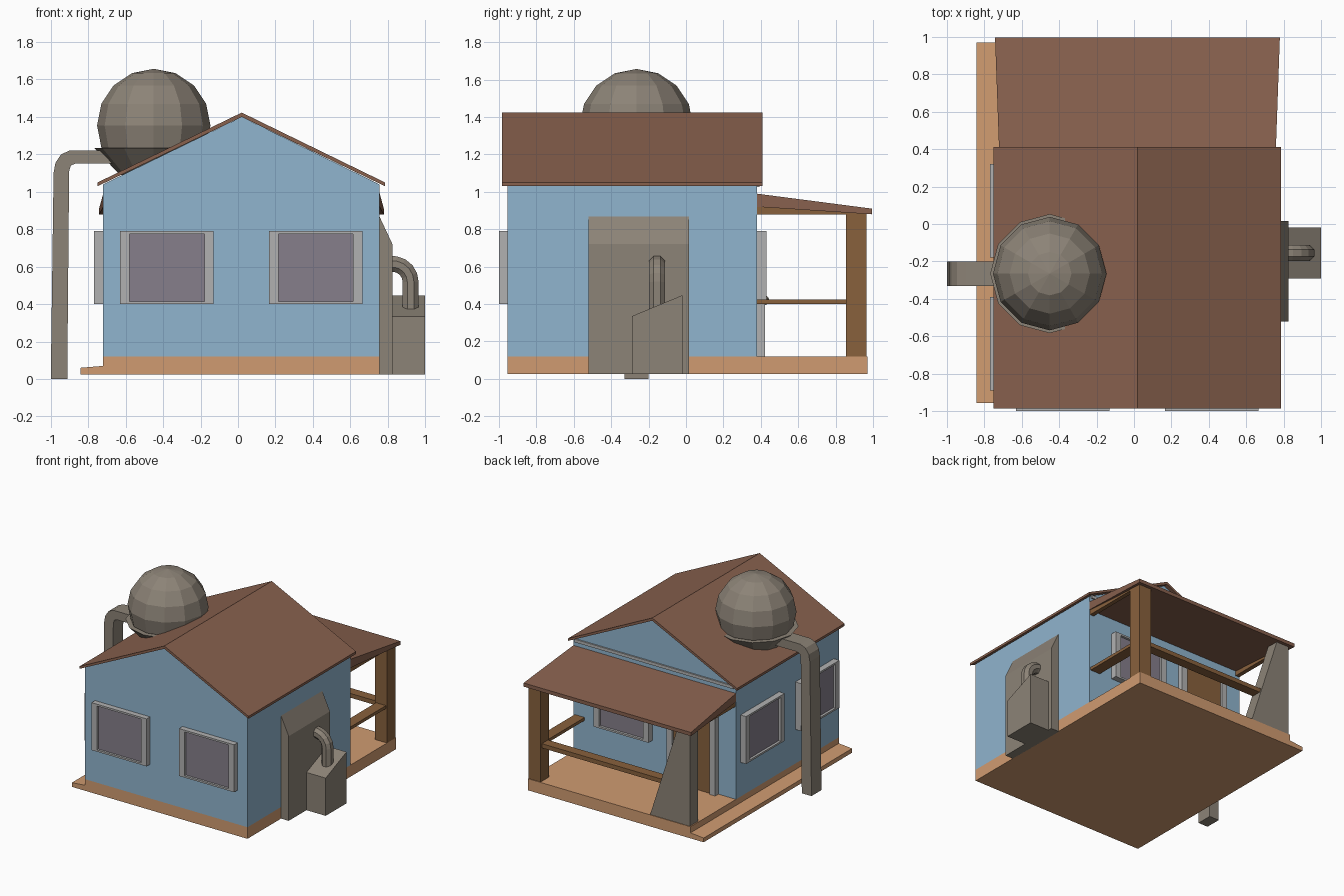
import bpy, bmesh, math
from mathutils import Vector

if "Cube" in bpy.data.objects:
    bpy.data.objects.remove(bpy.data.objects["Cube"])


def material(name, hexcol):
    lin = [(int(hexcol[i:i + 2], 16) / 255) ** 2.2 for i in (0, 2, 4)]
    m = bpy.data.materials.new(name)
    m.diffuse_color = (*lin, 1)
    m.use_nodes = True
    m.node_tree.nodes["Principled BSDF"].inputs["Base Color"].default_value = m.diffuse_color
    return m


BLUE = material("blue_wall", "8FB3CD")
BASE = material("pale_wood", "CF9A70")
ROOF = material("brown_roof", "87614F")
WOOD = material("post_wood", "87613F")
METAL = material("warm_grey", "8B8276")
FRAME = material("light_grey", "B0B0B0")
GLASS = material("pane", "857E8A")


def finish(name, bm, mat):
    bmesh.ops.recalc_face_normals(bm, faces=bm.faces)
    me = bpy.data.meshes.new(name)
    bm.to_mesh(me)
    bm.free()
    ob = bpy.data.objects.new(name, me)
    bpy.context.collection.objects.link(ob)
    me.materials.append(mat)
    return ob


def prism(name, pts, axis, a, b, mat):
    """Extrude a profile (xz for axis y, yz for axis x) from a to b."""
    bm = bmesh.new()
    put = (lambda p, t: (p[0], t, p[1])) if axis == "y" else (lambda p, t: (t, p[0], p[1]))
    lo = [bm.verts.new(put(p, a)) for p in pts]
    hi = [bm.verts.new(put(p, b)) for p in pts]
    bm.faces.new(lo)
    bm.faces.new(hi)
    n = len(pts)
    for i in range(n):
        j = (i + 1) % n
        bm.faces.new((lo[i], lo[j], hi[j], hi[i]))
    return finish(name, bm, mat)


def rect(x0, x1, z0, z1):
    return [(x0, z0), (x1, z0), (x1, z1), (x0, z1)]


def box(name, x0, x1, y0, y1, z0, z1, mat):
    return prism(name, rect(x0, x1, z0, z1), "y", y0, y1, mat)


def window(name, axis, wall, out, a0, a1, z0=0.40, z1=0.79, pane=GLASS, sill=True):
    """Four frame bars and a recessed pane on a wall; out is the signed depth."""
    w, h = 0.05, 0.015
    bars = [rect(a0, a0 + w, z0, z1), rect(a1 - w, a1, z0, z1),
            rect(a0 + w, a1 - w, z1 - h, z1)]
    if sill:
        bars.append(rect(a0 + w, a1 - w, z0, z0 + h))
    for i, r in enumerate(bars):
        prism(f"{name}_frame_{i}", r, axis, wall, wall + out, FRAME)
    prism(name + "_pane", rect(a0 + w, a1 - w, z0 + (h if sill else 0), z1 - h), axis,
          wall, wall + out * 0.6, pane)


# foundation with a low ledge on the left
prism("foundation", [(-.84, .025), (.755, .025), (.755, .12), (-.72, .12), (-.72, .07), (-.84, .06)],
      "y", -.955, .97, BASE)

# house body and gable roof
prism("house_walls", [(-.72, .12), (.755, .12), (.755, 1.04), (.02, 1.40), (-.72, 1.04)],
      "y", -.955, .38, BLUE)
prism("main_roof", [(-.75, 1.03), (-.75, 1.05), (.02, 1.423), (.785, 1.05), (.785, 1.03), (.02, 1.40)],
      "y", -.985, .41, ROOF)

# trim strip under the rear gable
box("rear_gable_trim", -.70, .74, .375, .392, 1.025, 1.05, FRAME)

# windows and door
for i, x in enumerate((-.63, .165)):
    window(f"front_window_{i}", "y", -.955, -.045, x, x + .5)
for i, y in enumerate((-.89, -.18)):
    window(f"left_window_{i}", "x", -.72, -.05, y, y + .5)
window("rear_window", "y", .38, .05, .04, .54)
window("door", "y", .38, .042, -.56, -.12, .12, .79, WOOD, sill=False)
bm = bmesh.new()
bmesh.ops.create_uvsphere(bm, u_segments=8, v_segments=6, radius=.025)
bmesh.ops.translate(bm, verts=bm.verts, vec=(-.20, .42, .42))
finish("door_knob", bm, METAL)

# porch roof: sloped slab, flaring toward its eave
porch = prism("porch_roof", [(.38, .92), (.995, .88), (.995, .91), (.38, .99)], "x", -.72, .757, ROOF)
for v in porch.data.vertices:
    if v.co.y > .9:
        v.co.x += math.copysign(.022, v.co.x)
for side, x in (("left", -.715), ("right", .715)):
    prism(f"porch_side_beam_{side}", [(.38, .88), (.965, .88), (.38, .93)], "x", x, x + .035, WOOD)

# porch post, buttress and rails
box("porch_post", .645, .755, .855, .965, .12, .90, WOOD)
prism("porch_buttress", [(-.71, .12), (-.35, .12), (-.60, .90), (-.71, .90)], "y", .86, .965, METAL)
box("rear_rail", -.50, .65, .87, .95, .395, .43, WOOD)
box("side_rail", .655, .745, .38, .86, .40, .425, WOOD)

# wall-mounted panel and machine box on the right
prism("side_panel", [(.75, .025), (.825, .025), (.825, .72), (.75, .88)], "y", -.52, .015, METAL)
prism("machine_box", [(-.29, .025), (-.02, .025), (-.02, .447), (-.29, .335)], "x", .825, 1.0, METAL)

# bent tube from panel to box
bm = bmesh.new()
path = [(.79, .615)]
path += [(.825 + .097 * math.sin(t), .518 + .097 * math.cos(t))
         for t in (math.radians(a) for a in (10, 30, 50, 70, 90))]
path.append((.922, .37))
rings = []
for i, (x, z) in enumerate(path):
    p, q = path[max(i - 1, 0)], path[min(i + 1, len(path) - 1)]
    d = Vector((q[0] - p[0], 0, q[1] - p[1])).normalized()
    n = Vector((-d.z, 0, d.x))
    ring = []
    for k in range(8):
        a = math.tau * (k + .5) / 8
        ring.append(bm.verts.new(Vector((x, -.155, z)) + .046 * (n * math.cos(a) + Vector((0, math.sin(a), 0)))))
    rings.append(ring)
for r, s in zip(rings, rings[1:]):
    for k in range(8):
        bm.faces.new((r[k], r[(k + 1) % 8], s[(k + 1) % 8], s[k]))
bm.faces.new(rings[0])
bm.faces.new(rings[-1])
finish("bent_tube", bm, METAL)

# spherical tank in a tapered cradle
bm = bmesh.new()
bmesh.ops.create_uvsphere(bm, u_segments=12, v_segments=8, radius=.303)
bmesh.ops.translate(bm, verts=bm.verts, vec=(-.45, -.265, 1.354))
finish("tank", bm, METAL)
bm = bmesh.new()
bmesh.ops.create_cone(bm, cap_ends=True, segments=12, radius1=.18, radius2=.318, depth=.145)
bmesh.ops.translate(bm, verts=bm.verts, vec=(-.45, -.265, 1.162))
finish("tank_cradle", bm, METAL)

# square drain pipe from tank to ground
prism("drain_pipe", [(-1, 0), (-.985, 1.10), (-.975, 1.155), (-.945, 1.20), (-.90, 1.22), (-.62, 1.22),
                     (-.62, 1.15), (-.87, 1.15), (-.893, 1.14), (-.902, 1.11), (-.912, 0)],
      "y", -.33, -.20, METAL)
